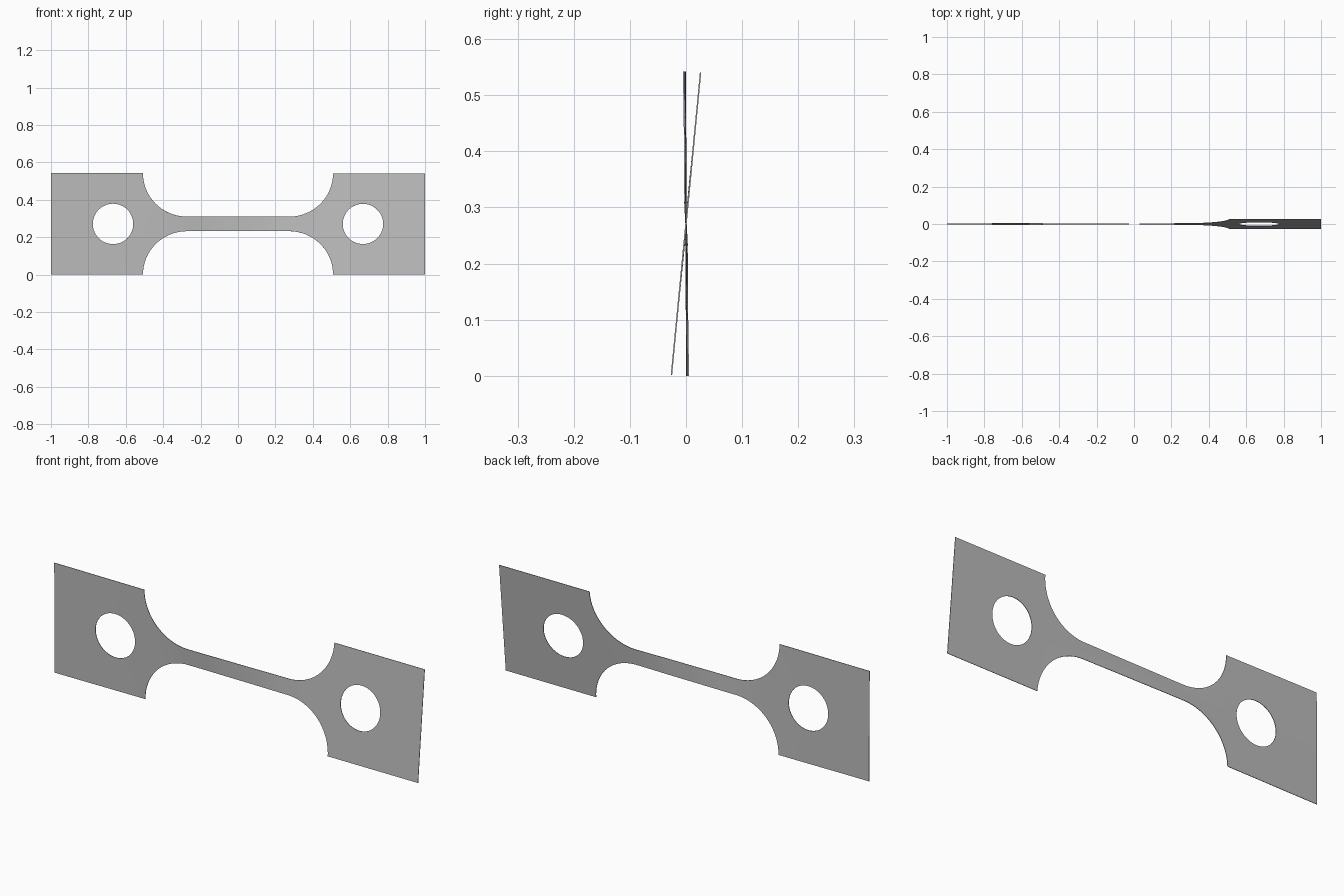
import bpy, bmesh
from math import sin, cos, pi, radians, hypot
from mathutils import Vector

if "Cube" in bpy.data.objects:
    bpy.data.objects.remove(bpy.data.objects["Cube"], do_unlink=True)

HALF_H = 0.271       # half height of the grips
NECK = 0.039         # half height of the neck
INNER, FILLET = 0.508, 0.235
HOLE_X, HOLE_R = 0.668, 0.108
ROWS = 16
THICK = 0.0025
TWIST = [(-1, -0.3), (-0.5, -0.9), (-0.22, -3), (0, 0), (0.3, 5), (0.5, 5.5), (1, 5.5)]


def twist_at(x):
    """Smoothly eased twist angle along the length."""
    for (x0, a0), (x1, a1) in zip(TWIST, TWIST[1:]):
        if x <= x1 + 1e-4:
            t = min(max((x - x0) / (x1 - x0), 0), 1)
            t = t * t * (3 - 2 * t)
            return radians(a0 + (a1 - a0) * t)
    return radians(TWIST[-1][1])


def quad_strip(bm, a, b, close=False):
    """Join two rows of points with quads."""
    va = [bm.verts.new((p[0], 0, p[1])) for p in a]
    vb = [bm.verts.new((p[0], 0, p[1])) for p in b]
    n = len(a)
    for i in range(n if close else n - 1):
        j = (i + 1) % n
        bm.faces.new((va[i], vb[i], vb[j], va[j]))


def column(x, h):
    return [(x, -h + 2 * h * i / ROWS) for i in range(ROWS + 1)]


bm = bmesh.new()

# Neck with rounded fillets at both ends
half = []
for i in range(25):
    a = pi / 2 * i / 24
    half.append((INNER - FILLET + FILLET * sin(a), NECK + (HALF_H - NECK) * (1 - cos(a))))
straight = [(half[0][0] * i / 10, NECK) for i in range(-9, 10)]
stations = [(-x, h) for x, h in reversed(half)] + straight + half
for p, q in zip(stations, stations[1:]):
    quad_strip(bm, column(*p), column(*q))

# Grips, each a rectangle around a round hole
corners = [(INNER, -HALF_H), (1, -HALF_H), (1, HALF_H), (INNER, HALF_H)]
outer = []
for k in range(4):
    p, q = Vector(corners[k]), Vector(corners[(k + 1) % 4])
    outer += [p.lerp(q, i / ROWS) for i in range(ROWS)]
hole = []
for p in outer:
    dx, dz = p[0] - HOLE_X, p[1]
    s = HOLE_R / hypot(dx, dz)
    hole.append((HOLE_X + dx * s, dz * s))
for side in (1, -1):
    rings = [[(side * p[0], p[1]) for p in ring] for ring in (outer, hole)]
    quad_strip(bm, rings[0], rings[1], close=True)

bmesh.ops.remove_doubles(bm, verts=bm.verts, dist=0.0005)
bmesh.ops.recalc_face_normals(bm, faces=bm.faces)

# Twist about the long axis and stand on the ground
for v in bm.verts:
    a = twist_at(v.co.x)
    v.co = (v.co.x, v.co.z * sin(a), v.co.z * cos(a) + HALF_H)

mesh = bpy.data.meshes.new("twisted_strip")
bm.to_mesh(mesh)
bm.free()
strip = bpy.data.objects.new("twisted_strip", mesh)
bpy.context.collection.objects.link(strip)

# Plain grey metal
grey = bpy.data.materials.new("plain_grey")
grey.use_nodes = True
colour = (0.5, 0.5, 0.5, 1)
grey.diffuse_color = colour
grey.node_tree.nodes["Principled BSDF"].inputs["Base Color"].default_value = colour
mesh.materials.append(grey)

# Sheet thickness and shading
bpy.ops.object.select_all(action="DESELECT")
strip.select_set(True)
bpy.context.view_layer.objects.active = strip
solid = strip.modifiers.new("thickness", "SOLIDIFY")
solid.thickness = THICK
solid.offset = 0
bpy.ops.object.modifier_apply(modifier=solid.name)
bpy.ops.object.shade_smooth_by_angle(angle=radians(30))
